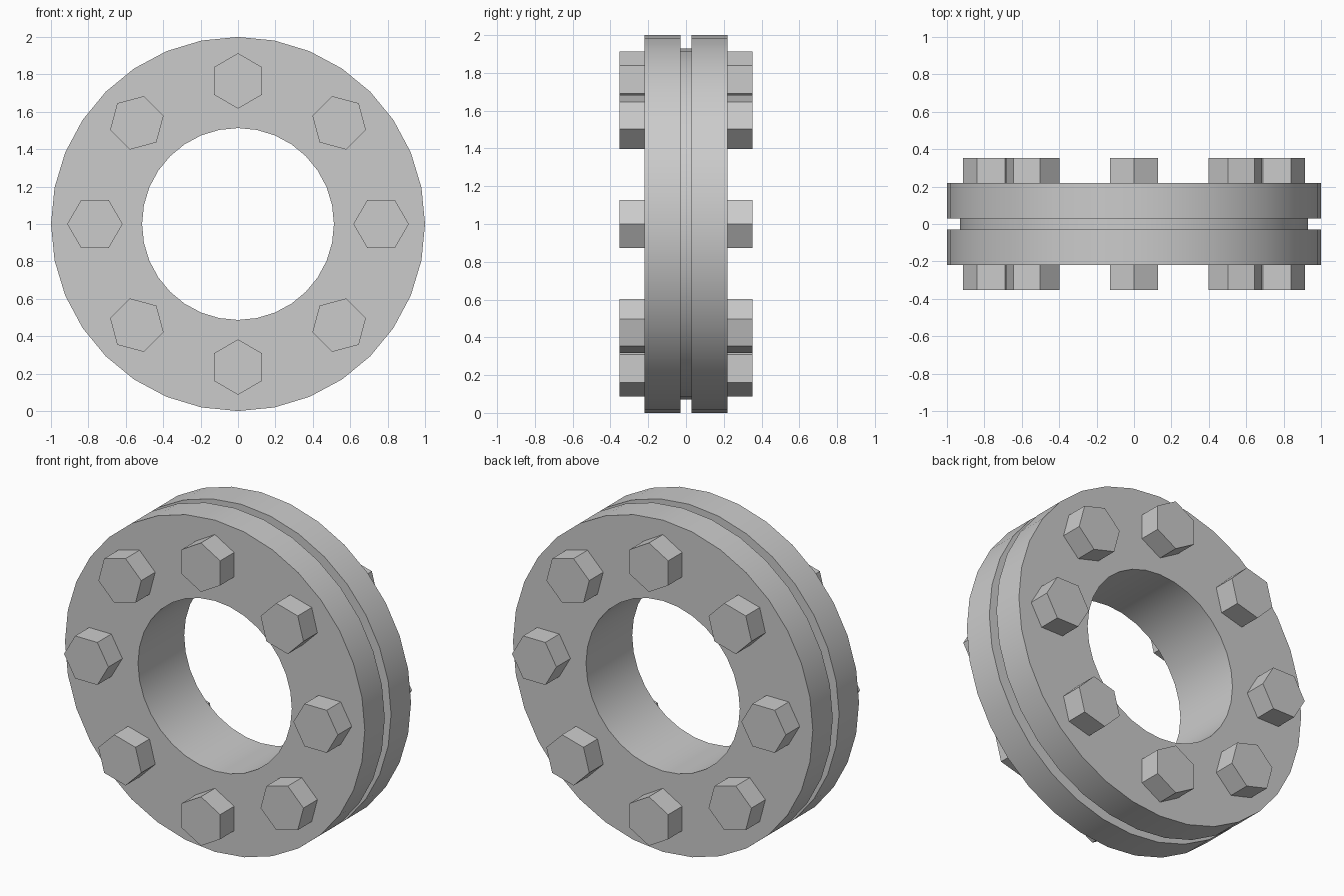
import bpy, bmesh, math
from mathutils import Matrix, Vector

cube = bpy.data.objects.get("Cube")
if cube:
    bpy.data.objects.remove(cube, do_unlink=True)

steel = bpy.data.materials.new("light grey steel")
steel.use_nodes = True
GREY = (0.6, 0.6, 0.6, 1)
steel.diffuse_color = GREY
steel.node_tree.nodes["Principled BSDF"].inputs["Base Color"].default_value = GREY

SIDES, BORE, CENTRE = 32, 0.513, Vector((0, 0, 1))


def finish(name, bm, smooth):
    bmesh.ops.recalc_face_normals(bm, faces=bm.faces)
    mesh = bpy.data.meshes.new(name)
    bm.to_mesh(mesh)
    bm.free()
    mesh.materials.append(steel)
    obj = bpy.data.objects.new(name, mesh)
    bpy.context.collection.objects.link(obj)
    if smooth:
        bpy.ops.object.select_all(action="DESELECT")
        obj.select_set(True)
        bpy.context.view_layer.objects.active = obj
        bpy.ops.object.shade_smooth_by_angle(angle=math.radians(30))
    return obj


def ring(name, radius, y0, y1):
    """Flat washer along y: a rectangular section spun round the bore."""
    bm = bmesh.new()
    section = [(BORE, y0), (radius, y0), (radius, y1), (BORE, y1)]
    loops = []
    for i in range(SIDES):
        a = math.tau * i / SIDES
        loops.append([bm.verts.new(CENTRE + Vector((r * math.sin(a), y, r * math.cos(a))))
                      for r, y in section])
    for i in range(SIDES):
        a, b = loops[i], loops[(i + 1) % SIDES]
        for j in range(4):
            k = (j + 1) % 4
            bm.faces.new((a[j], a[k], b[k], b[j]))
    return finish(name, bm, True)


def hex_head(name, angle, y0, y1):
    """Hexagonal head with one corner pointing away from the bore."""
    bm = bmesh.new()
    bmesh.ops.create_cone(bm, cap_ends=True, segments=6, radius1=0.148,
                          radius2=0.148, depth=y1 - y0)
    # Put a corner on +z and the axis on y, then swing round the ring
    place = (Matrix.Translation(CENTRE)
             @ Matrix.Rotation(angle, 4, "Y")
             @ Matrix.Translation((0, (y0 + y1) / 2, 0.765))
             @ Matrix.Rotation(math.pi / 2, 4, "X"))
    bm.transform(place)
    return finish(name, bm, False)


# Two flanges with a narrower gasket between them
ring("front_flange", 1.0, -0.22, -0.03)
ring("gasket", 0.93, -0.03, 0.03)
ring("back_flange", 1.0, 0.03, 0.22)

# Eight bolt heads in front, eight nuts behind
for i in range(8):
    turn = math.tau * i / 8
    hex_head(f"bolt_head_{i + 1}", turn, -0.353, -0.22)
    hex_head(f"nut_{i + 1}", turn, 0.22, 0.353)
